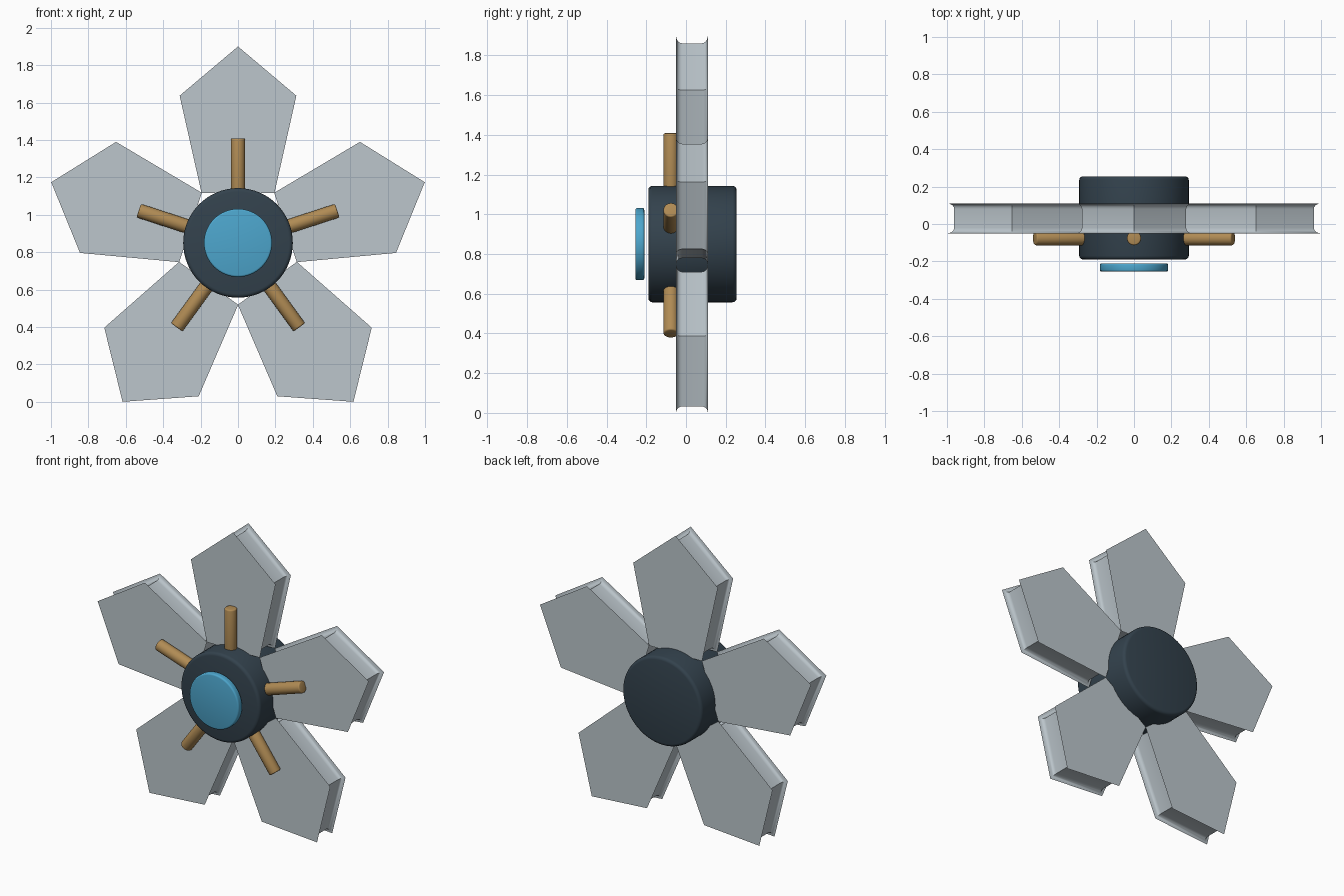
import bpy, bmesh, math
from mathutils import Matrix, Vector

if "Cube" in bpy.data.objects:
    bpy.data.objects.remove(bpy.data.objects["Cube"])

CENTER = Vector((0, 0, 0.85))
COUNT = 5


def material(name, srgb):
    mat = bpy.data.materials.new(name)
    lin = [((c / 255 + 0.055) / 1.055) ** 2.4 for c in srgb]
    mat.diffuse_color = (*lin, 1)
    mat.use_nodes = True
    mat.node_tree.nodes["Principled BSDF"].inputs["Base Color"].default_value = mat.diffuse_color
    return mat


PALE = material("pale_grey", (188, 198, 204))
DARK = material("dark_slate", (51, 66, 77))
BLUE = material("sky_blue", (77, 166, 205))
BRASS = material("brass", (176, 139, 84))


def finish(bm, name, mat, matrix):
    bmesh.ops.recalc_face_normals(bm, faces=bm.faces)
    mesh = bpy.data.meshes.new(name)
    bm.to_mesh(mesh)
    bm.free()
    mesh.materials.append(mat)
    obj = bpy.data.objects.new(name, mesh)
    bpy.context.collection.objects.link(obj)
    obj.matrix_world = matrix
    bpy.context.view_layer.objects.active = obj
    obj.select_set(True)
    bpy.ops.object.shade_smooth_by_angle(angle=math.radians(35))
    obj.select_set(False)
    return obj


def inset(points, d):
    """Move every side of a counter-clockwise convex outline inwards by d."""
    out = []
    n = len(points)
    for i in range(n):
        a, b, c = (Vector(points[(i + k) % n]) for k in (-1, 0, 1))
        e1, e2 = (b - a).normalized(), (c - b).normalized()
        n1, n2 = Vector((-e1.y, e1.x)), Vector((-e2.y, e2.x))
        out.append(b + (n1 + n2) * (d / (1 + n1.dot(n2))))
    return out


def petal(name, matrix):
    """Pentagonal plate with a hollowed, lipped edge."""
    outline = [(0.195, 0.267), (0.312, 0.787), (0, 1.05),
               (-0.312, 0.787), (-0.195, 0.267)]
    front, back, lip, steps = -0.05, 0.11, 0.03, 5
    cove = []
    for i in range(steps + 1):
        t = math.pi / 2 * i / steps
        cove.append((lip * (1 - math.cos(t)), lip * math.sin(t)))
    profile = [(front + y, d) for y, d in cove]
    profile += [(back - y, d) for y, d in reversed(cove)]
    bm = bmesh.new()
    rings = [[bm.verts.new((p.x, y, p.y)) for p in inset(outline, d)]
             for y, d in profile]
    for r1, r2 in zip(rings, rings[1:]):
        for i in range(len(outline)):
            j = (i + 1) % len(outline)
            bm.faces.new((r1[i], r1[j], r2[j], r2[i]))
    bm.faces.new(rings[0])
    bm.faces.new(rings[-1])
    finish(bm, name, PALE, matrix)


def cylinder(name, mat, radius, start, end, sides, bevel, matrix):
    """Round-edged cylinder along local z from start to end."""
    bm = bmesh.new()
    bmesh.ops.create_cone(bm, cap_ends=True, segments=sides, radius1=radius,
                          radius2=radius, depth=end - start,
                          matrix=Matrix.Translation((0, 0, (start + end) / 2)))
    rims = [e for e in bm.edges if any(len(f.verts) > 4 for f in e.link_faces)]
    bmesh.ops.bevel(bm, geom=rims, offset=bevel, segments=3, profile=0.5,
                    affect='EDGES')
    finish(bm, name, mat, matrix)


# Hub and face disc: local z points to the back
middle = Matrix.Translation(CENTER)
along_y = middle @ Matrix.Rotation(-math.pi / 2, 4, 'X')
cylinder("hub", DARK, 0.293, -0.19, 0.255, 64, 0.02, along_y)
cylinder("front_disc", BLUE, 0.182, -0.255, -0.21, 64, 0.01, along_y)

# Petals and rods around the hub
for k in range(COUNT):
    turn = middle @ Matrix.Rotation(2 * math.pi * k / COUNT, 4, 'Y')
    petal(f"petal_{k + 1}", turn)
    cylinder(f"rod_{k + 1}", BRASS, 0.038, 0.2, 0.558, 20, 0.008,
             turn @ Matrix.Translation((0, -0.076, 0)))
